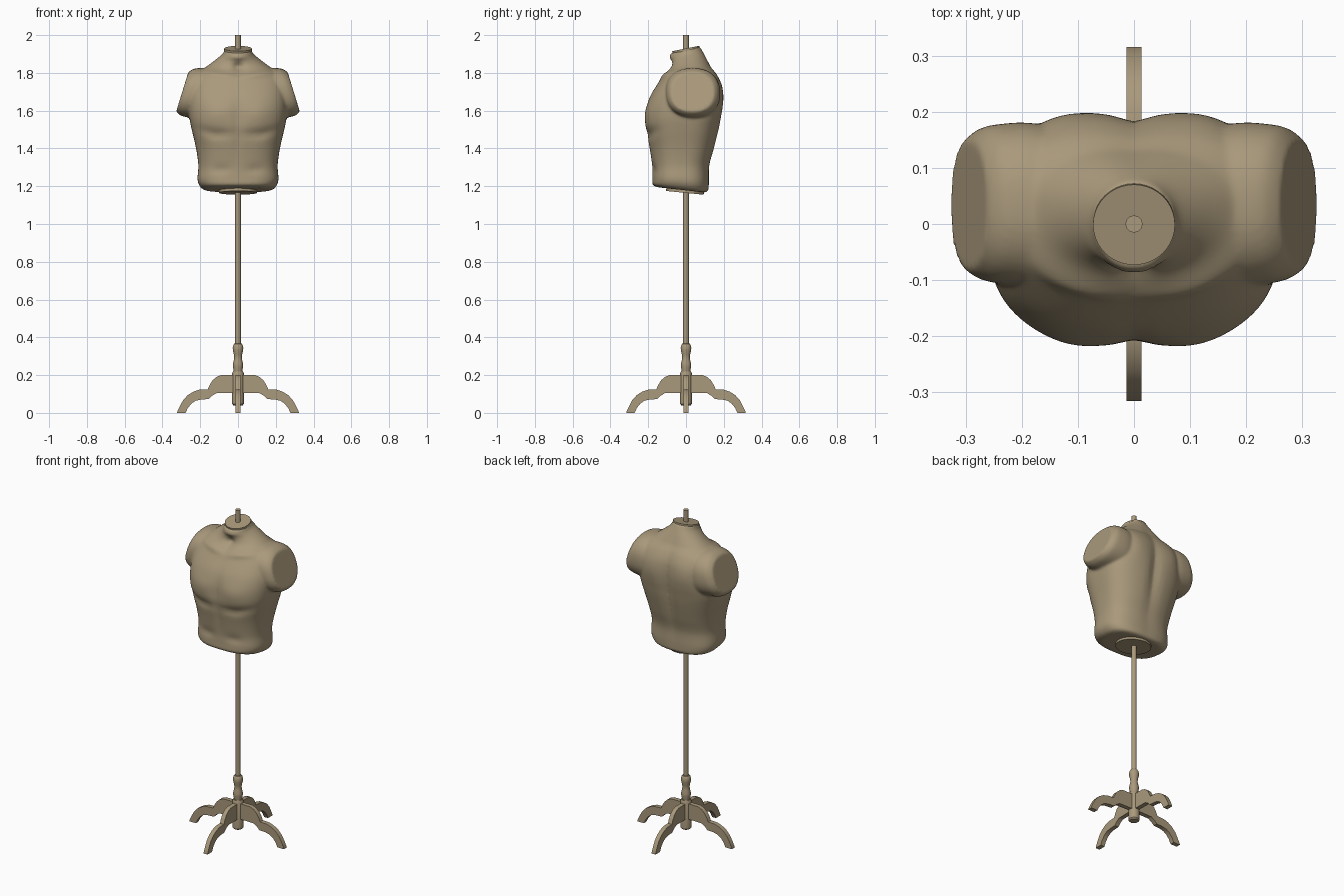
import bpy, bmesh, math
from mathutils import Matrix, Vector

if "Cube" in bpy.data.objects:
    bpy.data.objects.remove(bpy.data.objects["Cube"])

mat = bpy.data.materials.new("tan")
mat.diffuse_color = (0.40, 0.32, 0.20, 1)
mat.use_nodes = True
mat.node_tree.nodes["Principled BSDF"].inputs["Base Color"].default_value = mat.diffuse_color


def add(name, bm, smooth=None):
    bmesh.ops.recalc_face_normals(bm, faces=bm.faces)
    me = bpy.data.meshes.new(name)
    bm.to_mesh(me)
    bm.free()
    me.materials.append(mat)
    ob = bpy.data.objects.new(name, me)
    bpy.context.collection.objects.link(ob)
    if smooth:
        bpy.ops.object.select_all(action='DESELECT')
        ob.select_set(True)
        bpy.context.view_layer.objects.active = ob
        bpy.ops.object.shade_smooth_by_angle(angle=math.radians(smooth))
    return ob


def loft(bm, rings):
    """Closed skin through rings of equal point count."""
    vs = [[bm.verts.new(p) for p in r] for r in rings]
    n = len(vs[0])
    for a, b in zip(vs, vs[1:]):
        for i in range(n):
            j = (i + 1) % n
            bm.faces.new((a[i], a[j], b[j], b[i]))
    bm.faces.new(vs[0][::-1])
    bm.faces.new(vs[-1])


def superellipse(n, e):
    for i in range(n):
        t = 2 * math.pi * i / n
        c, s = math.cos(t), math.sin(t)
        yield (math.copysign(abs(c) ** (2 / e), c), math.copysign(abs(s) ** (2 / e), s))


def catmull(keys, steps):
    out = []
    for i in range(len(keys) - 1):
        p = [keys[max(0, min(len(keys) - 1, i + k))] for k in (-1, 0, 1, 2)]
        for s in range(steps):
            t = s / steps
            out.append([0.5 * (2 * b + (c - a) * t + (2 * a - 5 * b + 4 * c - d) * t * t
                               + (3 * b - a - 3 * c + d) * t ** 3) for a, b, c, d in zip(*p)])
    return out + [list(keys[-1])]


def g(v, centre, width):
    return math.exp(-((v - centre) / width) ** 2)


# Torso sections: z, half width, front y, back y, squareness
sections = [
    (1.178, .165, -.15, .10, 2.6), (1.19, .195, -.177, .118, 2.7), (1.23, .214, -.178, .122, 2.7),
    (1.31, .210, -.180, .125, 2.6), (1.40, .222, -.193, .150, 2.6), (1.50, .245, -.212, .175, 2.7),
    (1.56, .257, -.213, .186, 2.8), (1.62, .262, -.207, .195, 2.8), (1.68, .262, -.188, .197, 2.7),
    (1.74, .255, -.152, .188, 2.6), (1.79, .235, -.115, .165, 2.5), (1.83, .172, -.083, .135, 2.2),
    (1.87, .115, -.078, .108, 2.0), (1.90, .080, -.088, .088, 2.0), (1.922, .073, -.080, .074, 2.0)]


def muscle(x, z):
    """Forward relief of the chest and belly."""
    ax = abs(x)
    d = .010 * g(ax, .11, .07) * g(z, 1.58, .06)            # pectorals
    d -= .012 * g(ax, .12, .09) * g(z, 1.475 + .25 * max(ax - .12, 0), .025)  # crease below chest
    d -= .008 * g(x, 0, .02) * g(z, 1.52, .16)               # breastbone and belly line
    d += .014 * g(ax, .10 + .9 * (z - 1.79), .08) * g(z, 1.785 + .12 * (ax - .05), .018)  # collarbones
    d -= .025 * g(x, 0, .025) * g(z, 1.83, .03)              # throat notch
    d -= .008 * g(ax, .09, .05) * g(z, 1.285, .03)           # waist fold
    return d


rings = []
for z, w, yf, yb, e in catmull(sections, 5):
    cy, ring = (yf + yb) / 2 + .005, []
    low = max(0, min(1, (1.30 - z) / .11))
    high = max(0, min(1, (z - 1.83) / .08))
    for c, s in superellipse(72, e):
        x = w * c
        y = cy + s * ((yb - cy) if s > 0 else (cy - yf))
        if s < 0:
            y -= muscle(x, z) * min(1, -s * 1.5)
        else:
            y -= .018 * g(x, 0, .035) * g(z, 1.58, .22) * s   # spine groove
            y += .008 * g(abs(x), .13, .06) * g(z, 1.70, .09) * s  # shoulder blades
        ring.append((x, y, z + y * (.23 * high - .11 * low)))
    rings.append(ring)
bm = bmesh.new()
loft(bm, rings)

# Arm stubs: x, centre y, centre z, radius y, radius z, slant
stubs = [(.09, .04, 1.68, .12, .135, 0), (.18, .035, 1.69, .145, .135, .1),
         (.24, .036, 1.695, .142, .130, .2), (.272, .036, 1.697, .134, .122, .27),
         (.295, .034, 1.70, .115, .105, .31)]
for side in (-1, 1):
    loft(bm, [[(side * (x - k * rz * s), cy + ry * c, cz + rz * s)
               for c, s in superellipse(48, 2.3)] for x, cy, cz, ry, rz, k in catmull(stubs, 3)])

# Fuse torso and stubs into one smooth skin
torso = add("torso", bm)
rm = torso.modifiers.new("fuse", 'REMESH')
rm.mode = 'VOXEL'
rm.voxel_size = .007
rm.use_smooth_shade = True
sm = torso.modifiers.new("soften", 'SMOOTH')
sm.factor, sm.iterations = .5, 6


def disc(name, r, depth, centre, slope):
    bm = bmesh.new()
    bmesh.ops.create_cone(bm, cap_ends=True, segments=40, radius1=r, radius2=r, depth=depth,
                          matrix=Matrix.Translation(centre) @ Matrix.Rotation(math.atan(slope), 4, 'X'))
    add(name, bm, 30)


# Wooden caps at the neck and the waist
disc("neck_cap", .073, .014, (0, 0, 1.922), .20)
disc("waist_cap", .10, .02, (0, -.005, 1.175), -.10)


def turned(name, profile, n=24):
    bm = bmesh.new()
    loft(bm, [[(r * c, r * s, z) for c, s in superellipse(n, 2)] for r, z in profile])
    add(name, bm, 35)


# Pole, turned collar and hub
turned("pole", [(.015, .35), (.015, 2.0)])
turned("collar", [(.022, .21), (.023, .225), (.027, .245), (.027, .26), (.022, .28), (.020, .295),
                  (.022, .31), (.027, .33), (.028, .345), (.025, .358), (.020, .366), (.015, .368)])
turned("hub", [(.025, .04), (.031, .047), (.031, .21), (.026, .22)])

# Four scrolled legs cut from flat board
outline = [(.01, .20), (.09, .20), (.115, .19), (.135, .172), (.150, .148), (.160, .125), (.205, .123),
           (.235, .113), (.265, .095), (.290, .068), (.308, .035), (.322, .005), (.322, 0), (.278, 0),
           (.266, .025), (.248, .048), (.225, .064), (.195, .071), (.155, .073), (.138, .09),
           (.115, .104), (.01, .106)]
for i, name in enumerate(("right_leg", "back_leg", "left_leg", "front_leg")):
    bm = bmesh.new()
    k = 1 if i % 2 == 0 else .98
    loft(bm, [[(x * k, y, z) for x, z in outline] for y in (-.0135, .0135)])
    bm.transform(Matrix.Rotation(i * math.pi / 2, 4, 'Z'))
    add(name, bm, 30)
